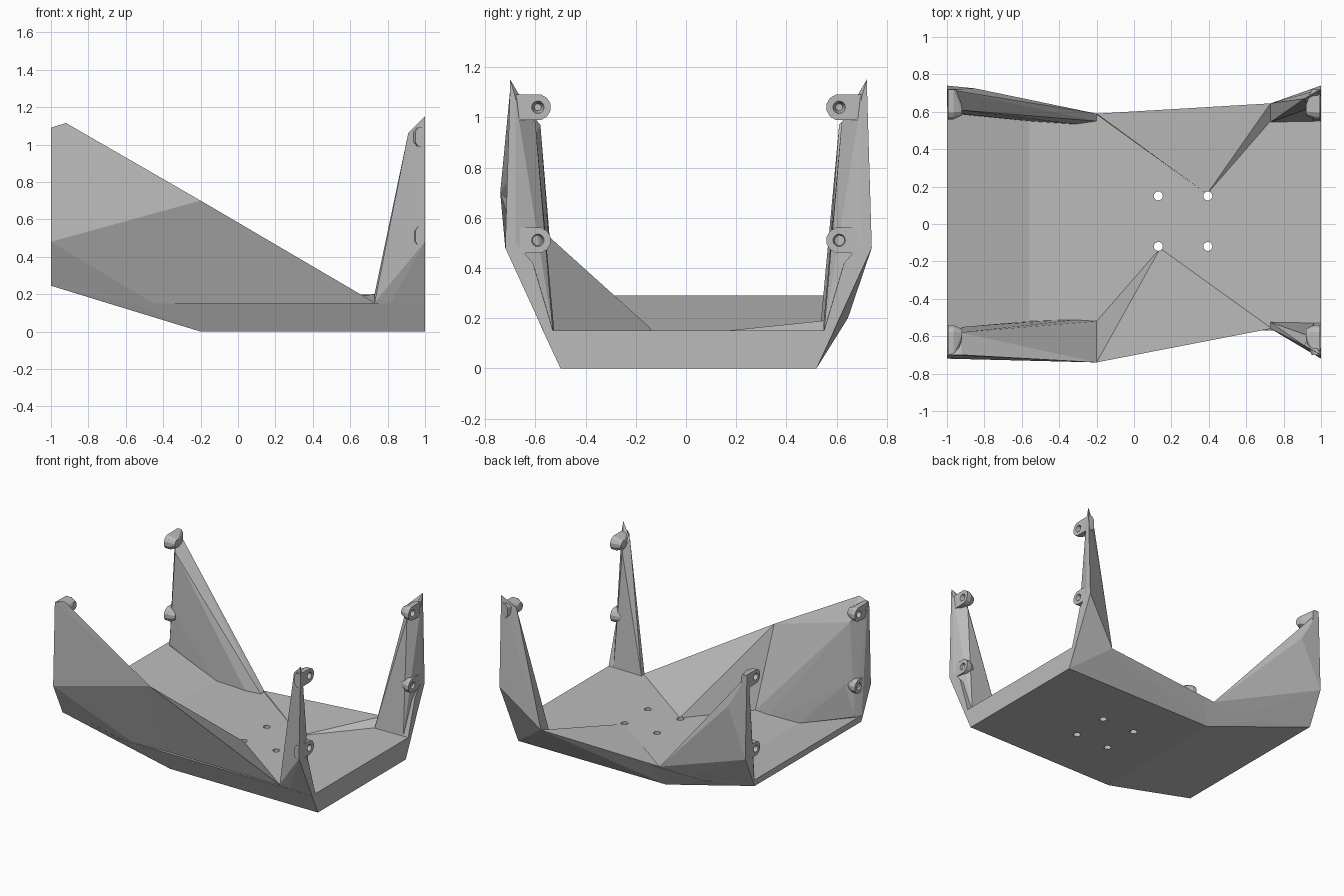
import bpy, bmesh, math
from mathutils import Matrix

cube = bpy.data.objects.get("Cube")
if cube:
    bpy.data.objects.remove(cube, do_unlink=True)

GREY = (0.5, 0.5, 0.5, 1)
mat = bpy.data.materials.new("plain grey")
mat.use_nodes = True
mat.diffuse_color = GREY
mat.node_tree.nodes["Principled BSDF"].inputs["Base Color"].default_value = GREY

MID = 0.01  # the tray's middle line in y


def finish(name, bm):
    bmesh.ops.recalc_face_normals(bm, faces=bm.faces)
    mesh = bpy.data.meshes.new(name)
    bm.to_mesh(mesh)
    bm.free()
    mesh.materials.append(mat)
    obj = bpy.data.objects.new(name, mesh)
    bpy.context.collection.objects.link(obj)
    return obj


def hull(name, points):
    """Solid faceted block wrapped around a few corner points."""
    bm = bmesh.new()
    for p in points:
        bm.verts.new(p)
    res = bmesh.ops.convex_hull(bm, input=bm.verts)
    junk = {v for v in res["geom_interior"] + res["geom_unused"]
            if isinstance(v, bmesh.types.BMVert)}
    bmesh.ops.delete(bm, geom=list(junk), context="VERTS")
    bmesh.ops.dissolve_limit(bm, angle_limit=0.01, verts=bm.verts, edges=bm.edges)
    return finish(name, bm)


def sided(s, points):
    """Points given as x, distance from the middle line, z."""
    return [(x, MID + s * d, z) for x, d, z in points]


def drill(obj, holes):
    """holes: matrix, radius1, radius2, depth."""
    bm = bmesh.new()
    for m, r1, r2, depth in holes:
        bmesh.ops.create_cone(bm, cap_ends=True, segments=16, radius1=r1,
                              radius2=r2, depth=depth, matrix=m)
    cutter = finish("hole_cutter", bm)
    cutter.hide_render = True
    mod = obj.modifiers.new("holes", "BOOLEAN")
    mod.operation = "DIFFERENCE"
    mod.solver = "EXACT"
    mod.object = cutter
    bpy.context.view_layer.objects.active = obj
    bpy.ops.object.modifier_apply(modifier=mod.name)
    bpy.data.objects.remove(cutter, do_unlink=True)


# Floor: one flat plate with screw holes, then a ramp in two lengths
def section(x, low, high, d_low, d_high):
    return [p for s in (-1, 1)
            for p in sided(s, [(x, d_low, low), (x, d_high, high)])]


flat = section(1, 0, 0.15, 0.51, 0.58)
step = section(-0.2, 0, 0.15, 0.51, 0.58)
kink = section(-0.56, 0.11, 0.15, 0.56, 0.58)
end = section(-1, 0.245, 0.29, 0.62, 0.64)
floor_plate = hull("floor_plate", flat + step)
hull("floor_ramp_lower", step + kink)
hull("floor_ramp_upper", kink + end)

# Sloping gussets where the floor meets the side walls
front_gusset = hull("front_gusset", [
    (-0.2, -0.74, 0.7), (0.14, -0.13, 0.15), (0.73, -0.56, 0.155),
    (-0.2, -0.52, 0.15), (-0.2, -0.5, 0), (0.9, -0.5, 0), (0.14, -0.13, 0.1)])
back_gusset = hull("back_gusset", [
    (0.39, 0.16, 0.15), (0.73, 0.645, 0.2), (0.73, 0.55, 0.15),
    (-0.2, 0.59, 0.158), (-0.2, 0.52, 0), (0.95, 0.52, 0), (0.39, 0.16, 0.1)])

screws = [(Matrix.Translation((x, y, 0)), 0.024, 0.024, 1)
          for x in (0.13, 0.395) for y in (-0.12, 0.15)]
for part in (floor_plate, front_gusset, back_gusset):
    drill(part, screws)

# Long side walls, running up to the tall end posts
hull("front_wall", sided(-1, [
    (-1, 0.62, 0.245), (-1, 0.73, 0.48), (-1, 0.71, 1.09), (-0.92, 0.71, 1.115),
    (-1, 0.69, 0.5), (-1, 0.69, 1.07), (-0.2, 0.75, 0.7), (-0.2, 0.51, 0),
    (-0.2, 0.53, 0.15), (-0.56, 0.53, 0.15), (-0.93, 0.59, 0.97),
    (-0.91, 0.56, 0.52), (-0.97, 0.58, 0.29)]))
hull("back_wall", sided(1, [
    (-1, 0.62, 0.245), (-1, 0.73, 0.48), (-1, 0.71, 1.09), (-0.85, 0.715, 0.83),
    (-1, 0.69, 0.5), (-1, 0.69, 1.07), (-0.2, 0.58, 0.158), (-0.2, 0.51, 0),
    (-0.2, 0.54, 0.15), (-0.56, 0.54, 0.15), (-0.94, 0.6, 0.97),
    (-0.93, 0.58, 0.52), (-0.97, 0.58, 0.29)]))

# Wedge posts at the open end
for s, side, foot in ((-1, "front", (0.73, 0.57, 0.155)),
                      (1, "back", (0.73, 0.635, 0.2))):
    inner = (0.73, 0.535, 0.15)
    hull(side + "_post", sided(s, [
        foot, inner, (0.96, 0.54, 0.15), (1, 0.73, 0.48), (1, 0.69, 0.5),
        (1, 0.71, 1.15), (1, 0.69, 1.08), (0.94, 0.6, 0.5), (0.94, 0.61, 0.98),
        (0.91, 0.66, 1.06)]))
    hull(side + "_post_foot", sided(s, [
        foot, inner, (1, 0.51, 0), (1, 0.73, 0.48), (1, 0.69, 0.5),
        (1, 0.54, 0.15), (1, 0.62, 0.42), (0.73, 0.51, 0)]))

# Screw tabs on every post: a rounded lug with a tapered back and a countersink
for e, end_name in ((-1, "ramp"), (1, "open")):
    for s, side in ((-1, "front"), (1, "back")):
        for z, level in ((0.51, "lower"), (1.04, "upper")):
            points = []
            for x, r in ((0.995, 0.052), (0.965, 0.052), (0.92, 0.03)):
                for k in range(12):
                    a = k * math.tau / 12 + math.pi / 12
                    points.append((e * x, 0.6 + r * math.cos(a), z + r * math.sin(a)))
                points += [(e * max(x, 0.95), 0.71, z + h) for h in (-r, r)]
            tab = hull(f"{end_name}_{side}_{level}_tab", sided(s, points))
            turn = Matrix.Rotation(e * math.pi / 2, 4, "Y")
            place = Matrix.Translation((e * 0.98, MID + s * 0.6, z)) @ turn
            drill(tab, [(place, 0.014, 0.029, 0.07)])
